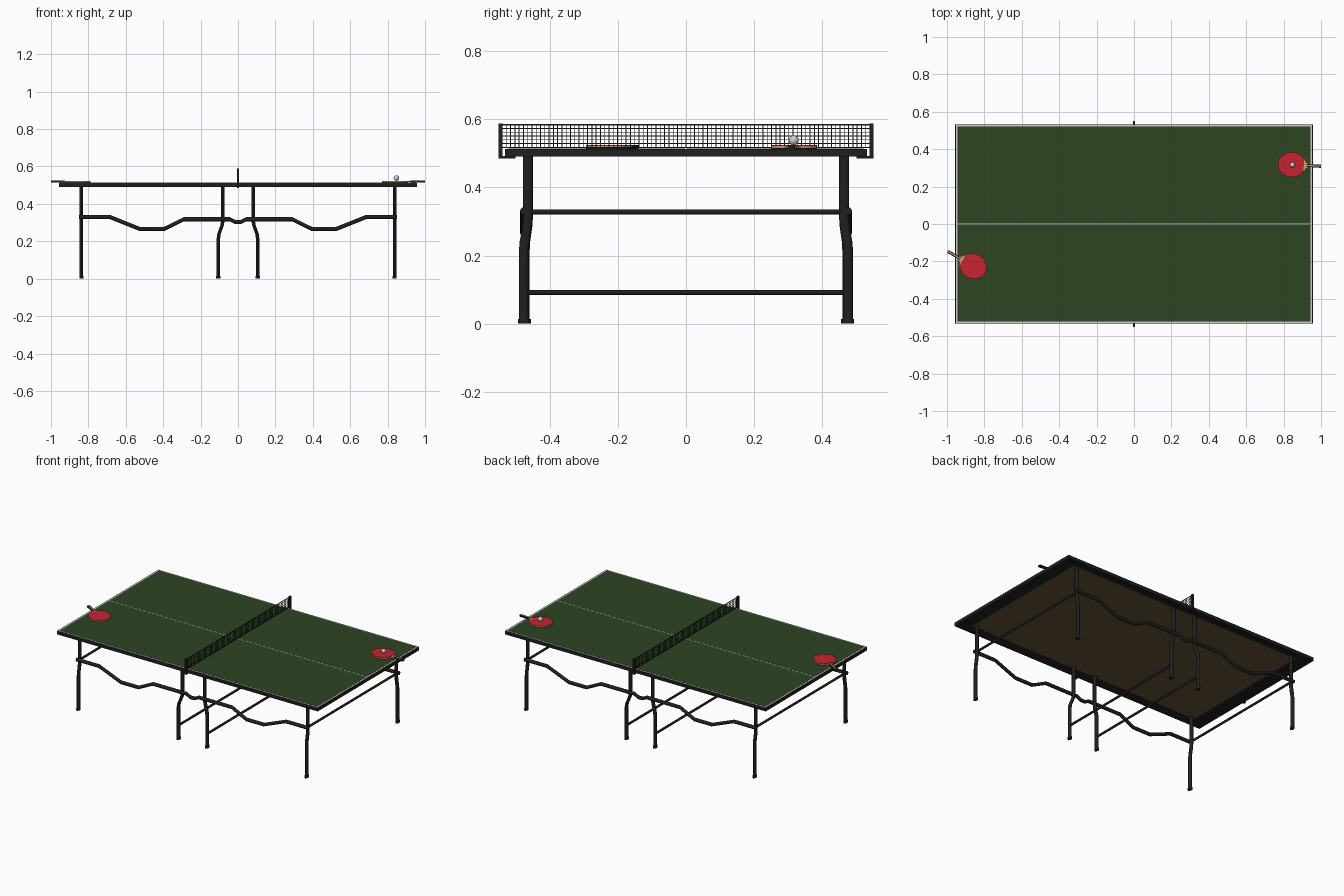
import bpy, bmesh, math
from mathutils import Vector, Matrix

if "Cube" in bpy.data.objects:
    bpy.data.objects.remove(bpy.data.objects["Cube"])


def mat(name, r, g, b):
    m = bpy.data.materials.new(name)
    m.diffuse_color = (r, g, b, 1)
    m.use_nodes = True
    m.node_tree.nodes["Principled BSDF"].inputs["Base Color"].default_value = m.diffuse_color
    return m


BLACK = mat("black", 0.014, 0.014, 0.015)
GREEN = mat("green", 0.026, 0.058, 0.015)
WHITE = mat("white", 0.6, 0.6, 0.6)
BROWN = mat("brown", 0.13, 0.085, 0.042)
RED = mat("red", 0.58, 0.017, 0.03)
WOOD = mat("wood", 0.6, 0.36, 0.14)
NET = mat("net", 0.02, 0.02, 0.02)


def finish(name, bm, material, smooth=False):
    bmesh.ops.recalc_face_normals(bm, faces=bm.faces)
    me = bpy.data.meshes.new(name)
    bm.to_mesh(me)
    bm.free()
    ob = bpy.data.objects.new(name, me)
    bpy.context.collection.objects.link(ob)
    if material:
        me.materials.append(material)
    if smooth:
        bpy.ops.object.select_all(action='DESELECT')
        ob.select_set(True)
        bpy.context.view_layer.objects.active = ob
        bpy.ops.object.shade_smooth_by_angle(angle=math.radians(40))
    return ob


def add_box(bm, x0, x1, y0, y1, z0, z1):
    m = Matrix.Translation(((x0 + x1) / 2, (y0 + y1) / 2, (z0 + z1) / 2)) \
        @ Matrix.Diagonal((x1 - x0, y1 - y0, z1 - z0, 1))
    return bmesh.ops.create_cube(bm, size=1, matrix=m)


def box(name, material, *dims):
    bm = bmesh.new()
    add_box(bm, *dims)
    return finish(name, bm, material)


def tube(name, pts, u, v, ru, rv, n=12):
    """Loft an oval section lying in the u/v plane along the points."""
    bm = bmesh.new()
    u, v = Vector(u) * ru, Vector(v) * rv
    rings = []
    for p in pts:
        rings.append([bm.verts.new(Vector(p) + u * math.cos(a) + v * math.sin(a))
                      for a in (2 * math.pi * i / n for i in range(n))])
    for a, b in zip(rings, rings[1:]):
        for i in range(n):
            j = (i + 1) % n
            bm.faces.new((a[i], a[j], b[j], b[i]))
    bm.faces.new(rings[0])
    bm.faces.new(rings[-1])
    return finish(name, bm, BLACK, True)


def prism(name, outline, z0, z1, material, matrix):
    """Extrude a flat outline and place it."""
    bm = bmesh.new()
    f = bm.faces.new([bm.verts.new((x, y, z0)) for x, y in outline])
    r = bmesh.ops.extrude_face_region(bm, geom=[f])
    up = [e for e in r["geom"] if isinstance(e, bmesh.types.BMVert)]
    bmesh.ops.translate(bm, verts=up, vec=(0, 0, z1 - z0))
    bmesh.ops.transform(bm, matrix=matrix, verts=bm.verts)
    return finish(name, bm, material, True)


# Table frame, hollowed from below
bm = bmesh.new()
add_box(bm, -0.957, 0.957, -0.532, 0.532, 0.49, 0.512)
bottom = min(bm.faces, key=lambda f: f.calc_center_median().z)
bmesh.ops.inset_individual(bm, faces=[bottom], thickness=0.06)
for vert in bottom.verts:
    vert.co.z += 0.01
    vert.co.x *= 0.965
finish("table_frame", bm, BLACK)
box("underside_panel", BROWN, -0.866, 0.866, -0.472, 0.472, 0.498, 0.501)

# Playing surface: white lines showing around two green halves
box("white_lines", WHITE, -0.953, 0.953, -0.528, 0.528, 0.511, 0.5132)
for s, side in ((-1, "front"), (1, "back")):
    y0, y1 = sorted((s * 0.003, s * 0.521))
    box(side + "_green_surface", GREEN, -0.944, 0.944, y0, y1, 0.512, 0.5138)

# Net strings with top and bottom bands
bm = bmesh.new()
t = 0.0006
count = 86
for i in range(count + 1):
    y = -0.54 + 1.08 * i / count
    add_box(bm, -t, t, y - 0.0012, y + 0.0012, 0.518, 0.584)
for i in range(1, 6):
    z = 0.518 + 0.066 * i / 6
    add_box(bm, -t, t, -0.542, 0.542, z - 0.0012, z + 0.0012)
finish("net_mesh", bm, NET)
box("net_top_band", NET, -0.001, 0.001, -0.542, 0.542, 0.581, 0.586)
box("net_bottom_band", NET, -0.001, 0.001, -0.542, 0.542, 0.516, 0.519)

X, Y, Z = (1, 0, 0), (0, 1, 0), (0, 0, 1)
for s, side in ((-1, "front"), (1, "back")):
    # Net post and its clamp
    box(side + "_net_post", BLACK, -0.006, 0.006, *sorted((s * 0.538, s * 0.55)), 0.49, 0.588)
    box(side + "_net_clamp", BLACK, -0.006, 0.006, *sorted((s * 0.5, s * 0.55)), 0.485, 0.492)

    # Wavy side rail
    half = [(0.85, 0.33), (0.685, 0.33), (0.525, 0.266), (0.395, 0.266),
            (0.29, 0.318), (0.045, 0.318), (0.015, 0.303)]
    path = [(-x, z) for x, z in half] + half[::-1]
    tube(side + "_side_rail", [(x, s * 0.476, z) for x, z in path], Y, Z, 0.011, 0.0115)

    for m, end in ((-1, "left"), (1, "right")):
        # Cranked outer and inner legs with feet
        legs = (("outer", 0.837, 0.837, 0.464, 0.476), ("inner", 0.082, 0.105, 0.464, 0.473))
        for kind, xt, xb, yt, yb in legs:
            name = f"{side}_{end}_{kind}_leg"
            prof = [(0, 0.5), (0, 0.305), (0.15, 0.285), (0.85, 0.24), (1, 0.215), (1, 0.004)]
            pts = [(m * (xt + (xb - xt) * k), s * (yt + (yb - yt) * k), z) for k, z in prof]
            tube(name, pts, X, Y, 0.0095, 0.0142)
            tube(name + "_foot", [(m * xb, s * yb, 0), (m * xb, s * yb, 0.01),
                                  (m * xb, s * yb, 0.014)], X, Y, 0.0115, 0.0175)

# Cross bars between the leg pairs
for m, end in ((-1, "left"), (1, "right")):
    tube(end + "_outer_cross_bar", [(m * 0.837, -0.464, 0.328), (m * 0.837, 0.464, 0.328)],
         X, Z, 0.0075, 0.0075)
    tube(end + "_inner_cross_bar", [(m * 0.105, -0.473, 0.092), (m * 0.105, 0.473, 0.092)],
         X, Z, 0.0075, 0.0075)

# Paddles: wooden blade, rubber faces, handle with an inlaid stripe
blade = [(0.074 * math.cos(a), 0.067 * math.sin(a))
         for a in (2 * math.pi * i / 48 for i in range(48))]
rubber = [(min(x, 0.064), y) for x, y in blade if x < 0.071]
neck = [(0.05, -0.042), (0.066, -0.022), (0.088, -0.008),
        (0.088, 0.008), (0.066, 0.022), (0.05, 0.042)]
grip = [(0.078, -0.007), (0.145, -0.0085), (0.156, -0.0095),
        (0.156, 0.0095), (0.145, 0.0085), (0.078, 0.007)]
stripe = [(0.076, -0.003), (0.1555, -0.003), (0.1555, 0.003), (0.076, 0.003)]
for name, x, y, ang in (("right", 0.844, 0.317, -3), ("left", -0.86, -0.225, 150)):
    M = Matrix.Translation((x, y, 0)) @ Matrix.Rotation(math.radians(ang), 4, 'Z')
    p = name + "_paddle_"
    prism(p + "lower_rubber", rubber, 0.5139, 0.516, BLACK, M)
    prism(p + "blade", blade, 0.516, 0.5215, WOOD, M)
    prism(p + "neck", neck, 0.5162, 0.5213, WOOD, M)
    prism(p + "upper_rubber", rubber, 0.5215, 0.5237, RED, M)
    prism(p + "handle", grip, 0.5139, 0.5245, BLACK, M)
    prism(p + "handle_stripe", stripe, 0.5235, 0.525, WOOD, M)

# Ball resting on the right paddle
bm = bmesh.new()
bmesh.ops.create_uvsphere(bm, u_segments=24, v_segments=16, radius=0.0145,
                          matrix=Matrix.Translation((0.847, 0.316, 0.538)))
finish("ball", bm, None, True)
